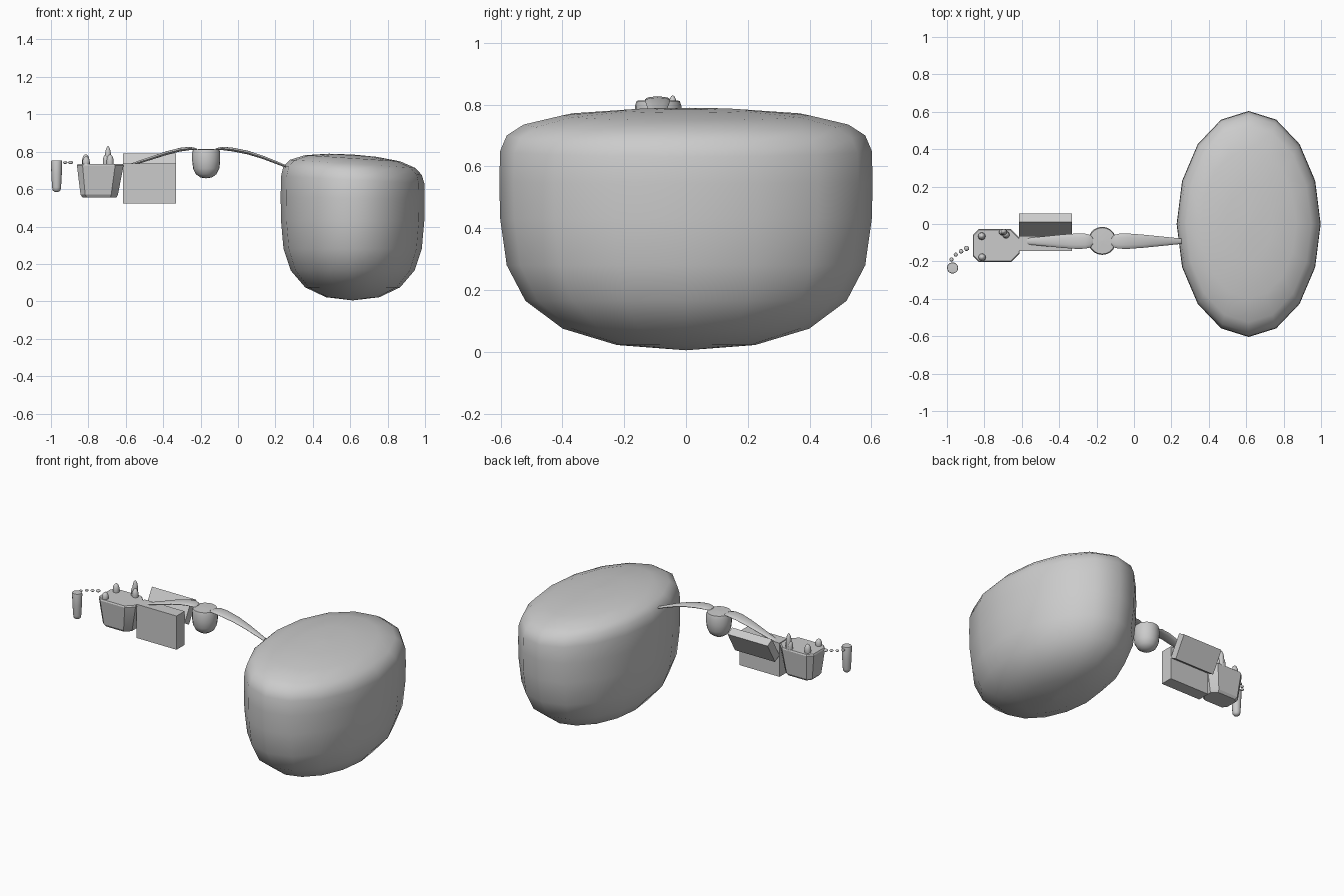
import bpy, bmesh, math
from mathutils import Vector

if "Cube" in bpy.data.objects:
    bpy.data.objects.remove(bpy.data.objects["Cube"])


def make(name, rings, smooth=40):
    """Skin a list of equal-length vertex rings and cap both ends."""
    bm = bmesh.new()
    vr = [[bm.verts.new(p) for p in ring] for ring in rings]
    n = len(vr[0])
    for a, b in zip(vr, vr[1:]):
        for i in range(n):
            j = (i + 1) % n
            bm.faces.new((a[i], a[j], b[j], b[i]))
    bm.faces.new(vr[0])
    bm.faces.new(vr[-1])
    bmesh.ops.remove_doubles(bm, verts=bm.verts, dist=1e-6)
    bmesh.ops.recalc_face_normals(bm, faces=bm.faces)
    me = bpy.data.meshes.new(name)
    bm.to_mesh(me)
    bm.free()
    ob = bpy.data.objects.new(name, me)
    bpy.context.collection.objects.link(ob)
    if smooth:
        bpy.ops.object.select_all(action='DESELECT')
        bpy.context.view_layer.objects.active = ob
        ob.select_set(True)
        bpy.ops.object.shade_smooth_by_angle(angle=math.radians(smooth))
    return ob


def lathe(name, x, y, profile, n=16, smooth=50):
    """Revolve (radius, z) pairs about a vertical axis."""
    rings = [[(x + r * math.cos(2 * math.pi * i / n),
               y + r * math.sin(2 * math.pi * i / n), z) for i in range(n)]
             for r, z in profile]
    return make(name, rings, smooth)


# Large rounded oval body with a slightly tilted top
profile = [(.0005, .005), (.37, .022), (.66, .075), (.86, .165), (.96, .28),
           (.995, .43), (1, .55), (.995, .65), (.96, .70), (.87, .735),
           (.66, .765), (.33, .781), (.0005, .785)]
rings = []
for r, z in profile:
    tilt = -.065 * max(0, min(1, (z - .5) / .2))
    ring = []
    for i in range(16):
        a = 2 * math.pi * i / 16
        dx = .385 * r * math.cos(a)
        ring.append((.613 + dx, .604 * r * math.sin(a), z + tilt * dx))
    rings.append(ring)
make("large_body", rings, 60)

# Cup between the two arched stems
lathe("cup", -.17, -.09, [(.002, .658), (.03, .662), (.055, .68), (.07, .71),
      (.075, .75), (.075, .795), (.07, .812), (.002, .815)], 20)


# Arched leaf-shaped stems: (x, z, half width, half thickness)
def stem(name, stations):
    rings = []
    for x, z, w, t in stations:
        rings.append([(x, -.092 + w * math.cos(2 * math.pi * i / 12),
                       z + t * math.sin(2 * math.pi * i / 12)) for i in range(12)])
    make(name, rings, 60)


stem("left_stem", [(-.60, .722, .014, .006), (-.53, .744, .021, .008),
                   (-.46, .767, .028, .009), (-.38, .793, .036, .010),
                   (-.31, .811, .041, .010), (-.26, .817, .040, .009),
                   (-.235, .815, .034, .007), (-.22, .812, .018, .004)])
stem("right_stem", [(-.12, .812, .018, .004), (-.105, .815, .034, .007),
                    (-.08, .817, .040, .009), (-.03, .812, .041, .010),
                    (.05, .796, .035, .010), (.13, .771, .027, .009),
                    (.20, .744, .020, .008), (.255, .722, .014, .007)])


# Upright front box and the slab leaning back behind it
def extrude_x(name, x0, x1, outline):
    make(name, [[(x, y, z) for y, z in outline] for x in (x0, x1)], 0)


extrude_x("front_box", -.614, -.332,
          [(-.145, .522), (-.065, .522), (-.065, .737), (-.145, .737)])
extrude_x("leaning_slab", -.614, -.332,
          [(-.065, .66), (-.02, .634), (.055, .764), (.01, .79)])


# Chamfered tapered tub
def octagon(x0, x1, y0, y1, cl, cr, z):
    return [(x0 + cl, y0, z), (x1 - cr, y0, z), (x1, y0 + cr, z), (x1, y1 - cr, z),
            (x1 - cr, y1, z), (x0 + cl, y1, z), (x0, y1 - cl, z), (x0, y0 + cl, z)]


make("tub", [octagon(-.83, -.65, -.175, -.055, .022, .032, .555),
             octagon(-.842, -.642, -.185, -.045, .025, .036, .57),
             octagon(-.861, -.612, -.203, -.028, .03, .045, .725),
             octagon(-.857, -.616, -.199, -.032, .03, .045, .734)], 25)

# Bullet-shaped studs on the tub: (x, y, radius, top)
for i, (x, y, r, top) in enumerate([(-.814, -.065, .020, .786), (-.812, -.178, .020, .775),
                                    (-.705, -.044, .017, .788), (-.684, -.058, .019, .785),
                                    (-.695, -.043, .017, .83)]):
    b = .72
    h = top - b
    lathe(f"stud_{i + 1}", x, y, [(r * .9, b), (r, b + h * .4), (r * .93, b + h * .65),
          (r * .65, b + h * .86), (r * .3, b + h * .97), (.001, top)], 12, 60)

# Chain of small flattened beads
for i, (x, y, r) in enumerate([(-.895, -.13, .014), (-.924, -.146, .012),
                               (-.953, -.164, .011), (-.976, -.19, .011)]):
    lathe(f"bead_{i + 1}", x, y,
          [(max(.0005, r * math.sin(a)), .742 - r * .6 * math.cos(a))
           for a in [math.pi * k / 6 for k in range(7)]], 10, 80)

# Hanging tapered peg
lathe("peg", -.97, -.235, [(.001, .584), (.012, .586), (.021, .594), (.024, .61),
      (.028, .68), (.03, .745), (.028, .752), (.001, .753)], 14)
